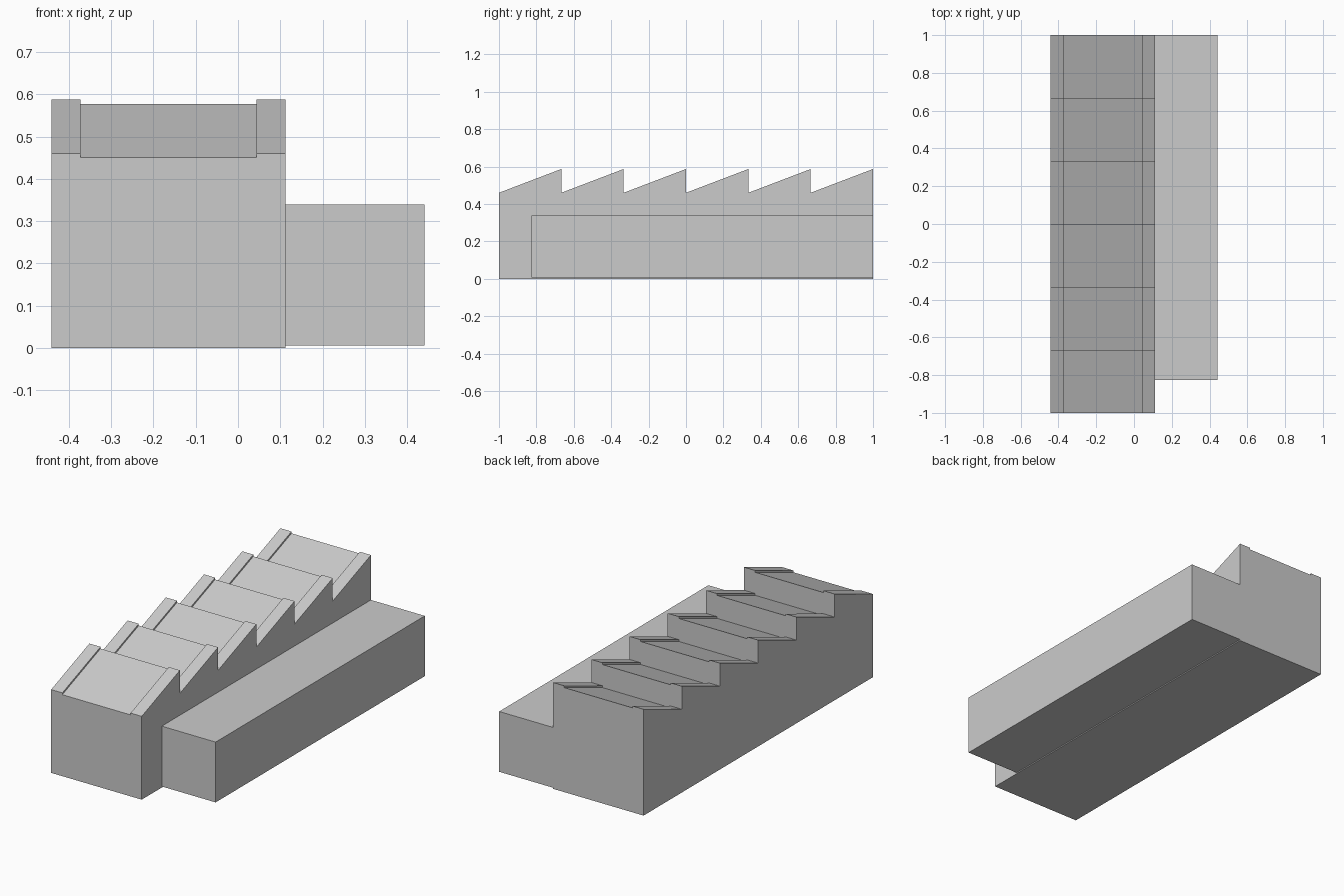
import bpy, bmesh

if "Cube" in bpy.data.objects:
    bpy.data.objects.remove(bpy.data.objects["Cube"])

TEETH = 6
PITCH = 2.0 / TEETH
LOW, HIGH, RIM = 0.45, 0.577, 0.01
X0, X1, X2 = -0.441, 0.112, 0.441
RIM_W = 0.068


def extrude_profiles(name, profiles, x0, x1):
    """Extrude closed (y, z) profiles along x into one object."""
    bm = bmesh.new()
    for pts in profiles:
        face = bm.faces.new([bm.verts.new((x0, y, z)) for y, z in pts])
        ext = bmesh.ops.extrude_face_region(bm, geom=[face])["geom"]
        verts = [g for g in ext if isinstance(g, bmesh.types.BMVert)]
        bmesh.ops.translate(bm, verts=verts, vec=(x1 - x0, 0, 0))
    bmesh.ops.recalc_face_normals(bm, faces=bm.faces)
    mesh = bpy.data.meshes.new(name)
    bm.to_mesh(mesh)
    bm.free()
    obj = bpy.data.objects.new(name, mesh)
    bpy.context.collection.objects.link(obj)
    return obj


# Main hall with sawtooth roof
starts = [-1 + i * PITCH for i in range(TEETH)]
saw = [(-1, 0)]
for y in starts:
    saw += [(y, LOW), (y + PITCH, HIGH)]
saw.append((1, 0))
extrude_profiles("main_hall", [saw], X0, X1)

# Raised roof rims along both sides of every tooth
rims = [[(y, LOW), (y + PITCH, HIGH), (y + PITCH, HIGH + RIM), (y, LOW + RIM)]
        for y in starts]
extrude_profiles("left_roof_rims", rims, X0, X0 + RIM_W)
extrude_profiles("right_roof_rims", rims, X1 - RIM_W, X1)

# Lower flat-roofed side annex
annex = [(-0.825, 0.006), (1, 0.006), (1, 0.339), (-0.825, 0.339)]
extrude_profiles("side_annex", [annex], X1, X2)
